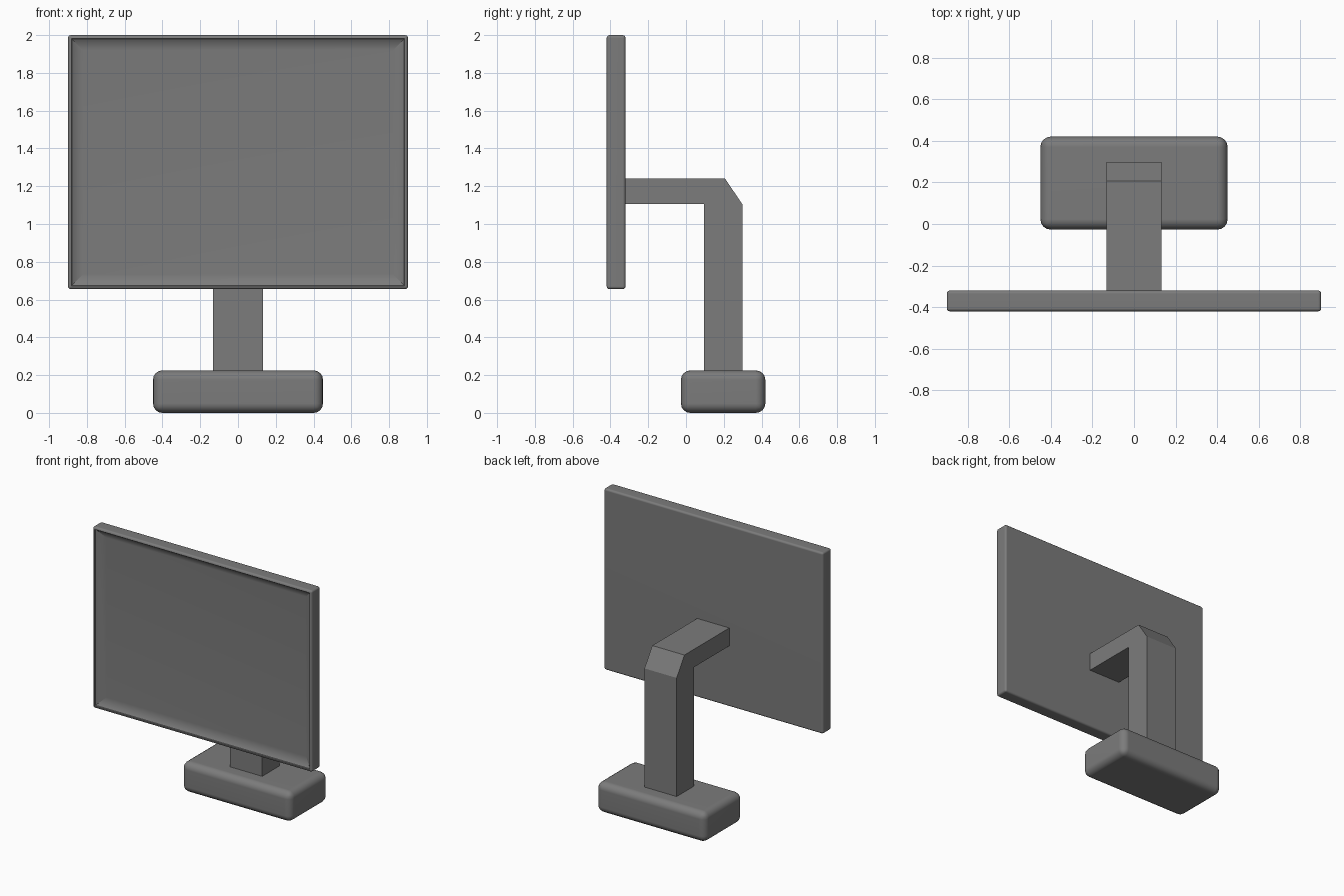
import bpy, bmesh

if "Cube" in bpy.data.objects:
    bpy.data.objects.remove(bpy.data.objects["Cube"])

dark = bpy.data.materials.new("dark_grey")
dark.diffuse_color = (0.2, 0.2, 0.2, 1)
dark.use_nodes = True
dark.node_tree.nodes["Principled BSDF"].inputs["Base Color"].default_value = dark.diffuse_color


def finish(bm, name, smooth=True):
    bmesh.ops.recalc_face_normals(bm, faces=bm.faces[:])
    mesh = bpy.data.meshes.new(name)
    bm.to_mesh(mesh)
    bm.free()
    mesh.materials.append(dark)
    obj = bpy.data.objects.new(name, mesh)
    bpy.context.collection.objects.link(obj)
    if smooth:
        bpy.ops.object.select_all(action='DESELECT')
        obj.select_set(True)
        bpy.context.view_layer.objects.active = obj
        bpy.ops.object.shade_smooth_by_angle(angle=0.7)
        # keeps the large faces evenly shaded
        obj.modifiers.new("weighted", 'WEIGHTED_NORMAL').keep_sharp = True
    return obj


def rounded_box(lo, hi, radius, segments):
    bm = bmesh.new()
    bmesh.ops.create_cube(bm, size=1)
    for v in bm.verts:
        v.co = [(a + b) / 2 + c * (b - a) for a, b, c in zip(lo, hi, v.co)]
    bmesh.ops.bevel(bm, geom=bm.edges[:], offset=radius, segments=segments,
                    profile=0.5, affect='EDGES')
    return bm


# Base block
finish(rounded_box((-0.45, -0.027, 0), (0.45, 0.42, 0.225), 0.05, 4), "base")

# Screen panel: thin rim, small step, then a slope down to the flat display
bm = rounded_box((-0.9, -0.42, 0.655), (0.9, -0.32, 2.0), 0.015, 3)
bm.normal_update()
front = max((f for f in bm.faces if f.normal.y < -0.99), key=lambda f: f.calc_area())
for width, depth in ((0.004, 0), (0.003, 0.008), (0.085, 0.04)):
    bmesh.ops.inset_region(bm, faces=[front], thickness=width, depth=0)
    for v in front.verts:
        v.co.y += depth
finish(bm, "screen")

# Bent support arm, extruded from its side profile
profile = [(-0.325, 1.24), (0.207, 1.24), (0.298, 1.105), (0.298, 0.02),
           (0.095, 0.02), (0.095, 1.107), (-0.325, 1.107)]
bm = bmesh.new()
side = bm.faces.new([bm.verts.new((-0.132, y, z)) for y, z in profile])
ext = bmesh.ops.extrude_face_region(bm, geom=[side], use_keep_orig=True)
for v in ext["geom"]:
    if isinstance(v, bmesh.types.BMVert):
        v.co.x = 0.132
finish(bm, "support_arm", smooth=False)
